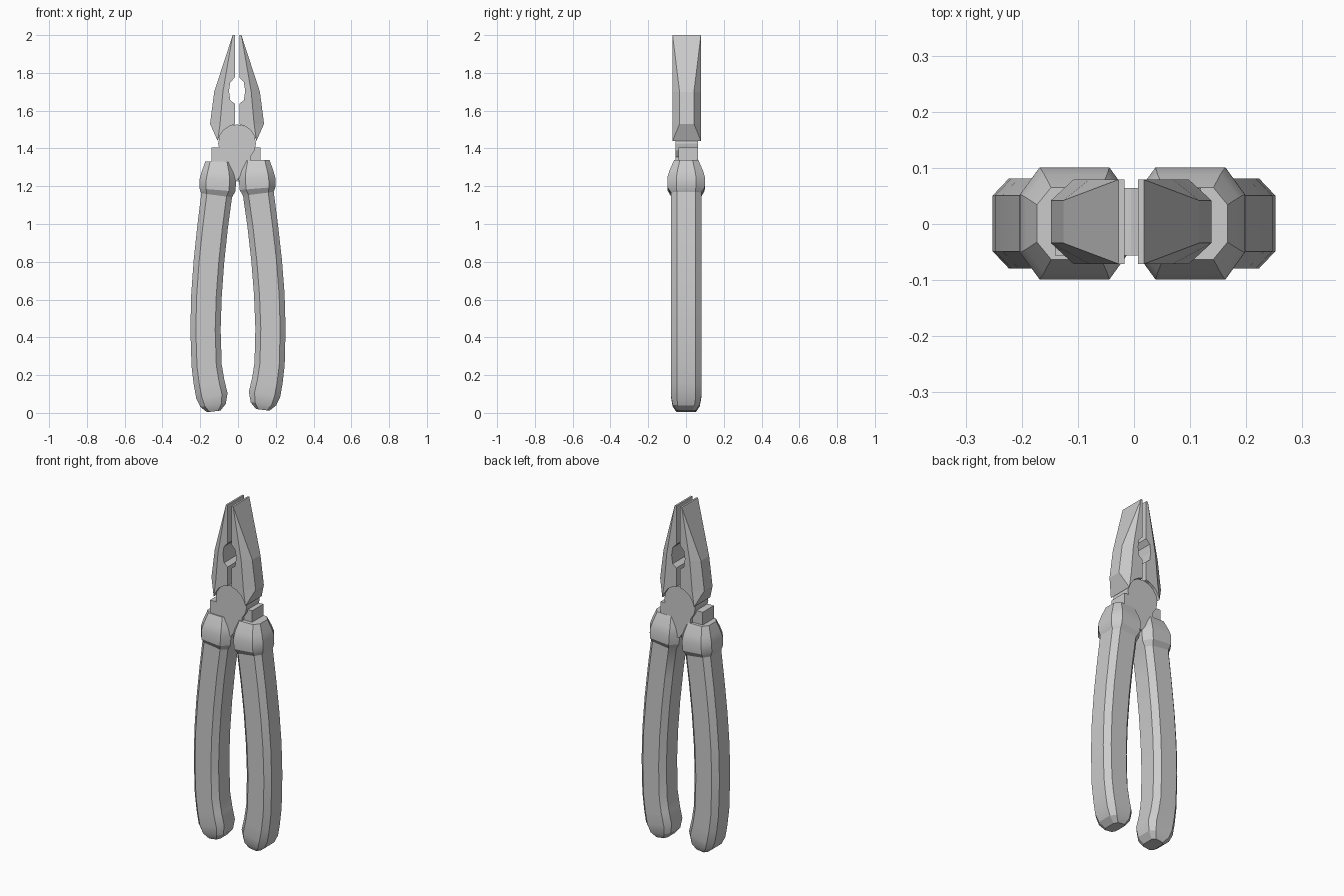
import bpy, bmesh, math
from mathutils import Vector

if "Cube" in bpy.data.objects:
    bpy.data.objects.remove(bpy.data.objects["Cube"])

CX, CY = -0.005, 0.004          # pivot axis position


def make_object(name, rings, smooth=False):
    """Skin a list of closed rings, cap both ends and weld."""
    bm = bmesh.new()
    vs = [[bm.verts.new(p) for p in r] for r in rings]
    n = len(vs[0])
    for a, b in zip(vs, vs[1:]):
        for i in range(n):
            j = (i + 1) % n
            bm.faces.new((a[i], a[j], b[j], b[i]))
    bm.faces.new(vs[0][::-1])
    bm.faces.new(vs[-1])
    bmesh.ops.remove_doubles(bm, verts=bm.verts, dist=1e-5)
    bmesh.ops.recalc_face_normals(bm, faces=bm.faces)
    me = bpy.data.meshes.new(name)
    bm.to_mesh(me)
    bm.free()
    ob = bpy.data.objects.new(name, me)
    bpy.context.collection.objects.link(ob)
    if smooth:
        bpy.ops.object.select_all(action='DESELECT')
        ob.select_set(True)
        bpy.context.view_layer.objects.active = ob
        bpy.ops.object.shade_smooth_by_angle(angle=math.radians(25))
    return ob


def prism(name, outline, y0, y1):
    return make_object(name, [[(x, y, z) for x, z in outline] for y in (y0, y1)])


# Jaws: (x on flat face, x on outer ridge, z, half depth of ridge)
HY = 0.075
jaw = [(0.012, 0.012, 2.0, HY), (0.023, 0.023, 2.0, HY),
       (0.075, 0.121, 1.70, 0.038), (0.09, 0.143, 1.53, 0.038),
       (0.103, 0.103, 1.44, HY)]
jaw += [(0.1 * math.cos(math.radians(a)), 0.1 * math.cos(math.radians(a)),
         1.427 + 0.1 * math.sin(math.radians(a)), HY) for a in (22.5, 45, 67.5)]
jaw += [(x, x, z, HY) for x, z in ((0.012, 1.527), (0.012, 1.637), (0.036, 1.655),
                                   (0.043, 1.705), (0.036, 1.75), (0.012, 1.775))]
for side, s in (("left", -1), ("right", 1)):
    make_object(side + "_jaw", [
        [(CX + s * f, CY - HY, z) for f, m, z, h in jaw],
        [(CX + s * m, CY - h, z) for f, m, z, h in jaw],
        [(CX + s * m, CY + h, z) for f, m, z, h in jaw],
        [(CX + s * f, CY + HY, z) for f, m, z, h in jaw]])

# Pivot disc
prism("pivot_disc", [(CX + 0.1 * math.cos(i * math.pi / 8), 1.427 + 0.1 * math.sin(i * math.pi / 8))
                     for i in range(16)], CY - 0.06, CY + 0.06)

# Lapped shoulders running down into the grips
for side, s, y0, y1 in (("left", -1, -0.06, 0.043), ("right", 1, -0.043, 0.06)):
    w = 0.136 if s < 0 else 0.124
    prism(side + "_shoulder", [(CX + s * x, z) for x, z in (
        (w, 1.405), (-0.07, 1.405), (-0.07, 1.33), (0.004, 1.225), (0.12, 1.225), (w, 1.3))],
        CY + y0, CY + y1)

# Grips: (centre x, centre z, half width, half depth), from collar to butt
grip = [(-0.103, 1.33, 0.070, 0.064), (-0.104, 1.275, 0.088, 0.088), (-0.106, 1.235, 0.097, 0.100),
        (-0.109, 1.18, 0.095, 0.098), (-0.113, 1.152, 0.082, 0.080),
        (-0.135, 0.98, 0.081, 0.080), (-0.154, 0.80, 0.081, 0.080),
        (-0.167, 0.62, 0.081, 0.080), (-0.172, 0.44, 0.080, 0.080),
        (-0.166, 0.25, 0.080, 0.080), (-0.153, 0.16, 0.082, 0.080), (-0.138, 0.09, 0.084, 0.080),
        (-0.132, 0.04, 0.068, 0.072), (-0.128, 0.008, 0.036, 0.052)]
for side, s in (("left", 1), ("right", -1)):
    rings = []
    for i, (x, z, w, h) in enumerate(grip):
        a, b = grip[max(i - 1, 0)], grip[min(i + 1, len(grip) - 1)]
        d = Vector((a[0] - b[0], a[1] - b[1])).normalized()
        cx, cy = w * 0.36, h * (0.48 if i < 4 else 0.38)      # corner chamfer
        sec = [(-w, -h + cy), (-w + cx, -h), (w - cx, -h), (w, -h + cy),
               (w, h - cy), (w - cx, h), (-w + cx, h), (-w, h - cy)]
        ring = []
        for u, v in sec:
            px, pz = x + u * d.y, z - u * d.x
            if s < 0:       # the right grip is turned very slightly
                px, pz = -px - 0.007 * pz + 0.003, pz + 0.008
            ring.append((px, v + 0.001, pz))
        rings.append(ring)
    make_object(side + "_grip", rings, smooth=True)
